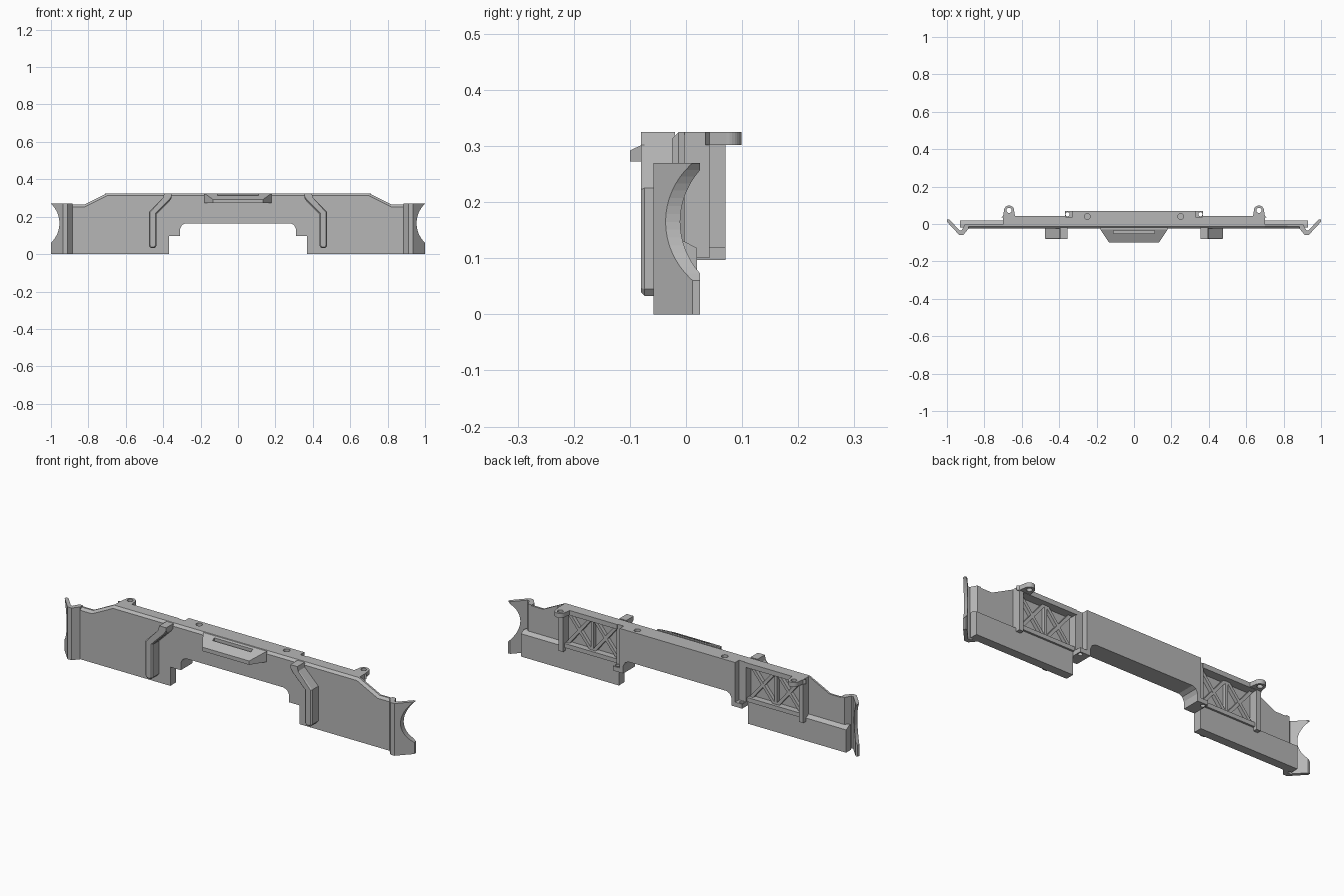
import bpy, bmesh, math
from mathutils import Vector

if "Cube" in bpy.data.objects:
    bpy.data.objects.remove(bpy.data.objects["Cube"], do_unlink=True)

GREY = (0.47, 0.47, 0.47, 1)
grey = bpy.data.materials.new("plain_grey")
grey.diffuse_color = GREY
grey.use_nodes = True
grey.node_tree.nodes["Principled BSDF"].inputs["Base Color"].default_value = GREY


def prism(name, points, axis, low, high, bevel=None, width=0.008):
    """Extrude a flat outline along an axis; bevel picks edges by their vertices."""
    place = {"x": lambda a, b, d: (d, a, b),
             "y": lambda a, b, d: (a, d, b),
             "z": lambda a, b, d: (a, b, d)}[axis]
    bm = bmesh.new()
    ends = [[bm.verts.new(place(a, b, d)) for a, b in points] for d in (low, high)]
    n = len(points)
    bm.faces.new(ends[0])
    bm.faces.new(ends[1])
    for i in range(n):
        j = (i + 1) % n
        bm.faces.new((ends[0][i], ends[0][j], ends[1][j], ends[1][i]))
    bmesh.ops.recalc_face_normals(bm, faces=bm.faces)
    if bevel:
        edges = [e for e in bm.edges if all(bevel(v.co) for v in e.verts)]
        bmesh.ops.bevel(bm, geom=edges, offset=width, segments=1, affect="EDGES")
    mesh = bpy.data.meshes.new(name)
    bm.to_mesh(mesh)
    bm.free()
    mesh.materials.append(grey)
    ob = bpy.data.objects.new(name, mesh)
    bpy.context.collection.objects.link(ob)
    return ob


def box(name, x, y, z):
    return prism(name, [(x[0], y[0]), (x[1], y[0]), (x[1], y[1]), (x[0], y[1])], "z", *z)


def circle(cx, cy, r, n=32, start=0.0, sweep=math.tau, closed=True):
    steps = n if closed else n - 1
    return [(cx + r * math.cos(start + sweep * i / steps),
             cy + r * math.sin(start + sweep * i / steps)) for i in range(n)]


def cut(target, *cutters):
    """Subtract the cutters, bake the result and drop the cutters."""
    for c in cutters:
        c.hide_render = True
        mod = target.modifiers.new("cut", "BOOLEAN")
        mod.object = c
        mod.operation = "DIFFERENCE"
        mod.solver = "EXACT"
    bpy.context.view_layer.update()
    graph = bpy.context.evaluated_depsgraph_get()
    mesh = bpy.data.meshes.new_from_object(target.evaluated_get(graph))
    target.modifiers.clear()
    target.data = mesh
    for c in cutters:
        bpy.data.objects.remove(c, do_unlink=True)


def both(points):
    """Complete a right-hand outline with its mirror image."""
    return points + [(-x, z) for x, z in reversed(points)]


def flip(points, s):
    return [(s * x, b) for x, b in points]


FRONT, BACK = -0.025, -0.003
TOP = 0.325

# Front panel with the stepped central opening
panel = both([(0.28, 0.165), (0.30, 0.155), (0.31, 0.135), (0.31, 0.097), (0.37, 0.097),
              (0.37, 0), (0.90, 0), (0.90, 0.265), (0.82, 0.265), (0.70, TOP), (0.37, TOP)])
prism("front_panel", panel, "y", FRONT, BACK,
      lambda v: v.y < FRONT + 0.001 and v.z > 0.26 and abs(v.x) > 0.36, 0.012)

# Solid centre beam with corner notches and blind holes
beam = prism("centre_beam", both([(0.28, 0.165), (0.30, 0.155), (0.31, 0.135), (0.31, 0.097),
             (0.37, 0.097), (0.37, TOP)]), "y", BACK - 0.002, 0.07)
cutters = []
for s in (1, -1):
    cutters.append(box("notch", sorted((s * 0.33, s * 0.40)), (0.038, 0.1), (0.12, 0.4)))
    cutters.append(prism("hole", circle(s * 0.25, 0.04, 0.016, 24), "z", 0.29, 0.4))
    cutters.append(prism("hole", circle(s * 0.355, 0.052, 0.011, 24), "z", 0, 0.2))
cut(beam, *cutters)

# Central front lip with a slot in its sloping top
lip = prism("front_lip", [(-0.02, TOP), (-0.03, TOP), (-0.10, 0.292), (-0.10, 0.272),
                          (-0.02, 0.272)], "x", -0.18, 0.18)
side_cuts = [prism("side_cut", flip([(0.18, -0.03), (0.13, -0.105), (0.3, -0.105),
                                     (0.3, -0.03)], s), "z", 0.2, 0.4) for s in (1, -1)]
cut(lip, *side_cuts, box("slot", (-0.11, 0.11), (-0.052, -0.036), (0.295, 0.4)))

for s, side in ((1, "left"), (-1, "right")):
    def span(a, b):
        return sorted((s * a, s * b))

    # Cranked front bracket
    prism(side + "_front_bracket",
          flip([(0.355, TOP), (0.355, 0.30), (0.365, 0.285), (0.435, 0.215), (0.435, 0.045),
                (0.445, 0.033), (0.467, 0.033), (0.477, 0.045), (0.477, 0.225),
                (0.40, 0.302), (0.395, TOP)], s),
          "y", -0.08, -0.02, lambda v: v.y < -0.079 and v.z < 0.32, 0.006)

    # Thick lower panel with a sloping ledge
    prism(side + "_lower_ledge", [(-0.02, 0), (0.02, 0), (0.02, 0.118), (BACK, 0.13),
                                  (-0.02, 0.13)], "x", *span(0.37, 0.93))

    # V-shaped end wing with a round bite
    wing = prism(side + "_end_wing",
                 flip([(0.885, FRONT), (0.912, -0.058), (0.935, -0.058), (1.0, 0.012),
                       (1.0, 0.025), (0.988, 0.025), (0.932, -0.035), (0.922, -0.035),
                       (0.905, BACK), (0.885, BACK)], s), "z", 0, 0.27)
    cut(wing, prism("bite", circle(s * 1.1, 0.165, 0.145, 64), "y", -0.2, 0.2))

    # Top flange and ear with a screw hole
    box(side + "_top_flange", span(0.365, 0.70), (-0.01, 0.042), (0.30, TOP))
    arc = circle(0.668, 0.072, 0.027, 17, 0, math.pi, False)
    ear = prism(side + "_ear", flip([(0.71, 0.035), (0.70, 0.042)] + arc +
                                    [(0.636, 0.042), (0.626, 0.035)], s), "z", 0.302, TOP)
    cut(ear, prism("hole", circle(s * 0.668, 0.073, 0.014, 24), "z", 0.2, 0.4))

    # Truss frame: outer post, lower rail, uprights and crossed ribs
    box(side + "_outer_post", span(0.675, 0.70), (-0.01, 0.042), (0.10, 0.31))
    box(side + "_lower_rail", span(0.365, 0.70), (-0.01, 0.030), (0.118, 0.14))
    box(side + "_middle_upright", span(0.518, 0.532), (-0.01, 0.016), (0.13, 0.31))
    for i, (a, b) in enumerate(((0.38, 0.52), (0.53, 0.67))):
        for k, (z0, z1) in enumerate(((0.135, 0.305), (0.305, 0.135))):
            p, q = Vector((a, z0)), Vector((b, z1))
            off = (q - p).orthogonal().normalized() * 0.008
            rib = [tuple(v) for v in (p + off, q + off, q - off, p - off)]
            prism(f"{side}_cross_rib_{i}{k}", flip(rib, s), "y", -0.01, 0.015 + 0.0005 * k)
